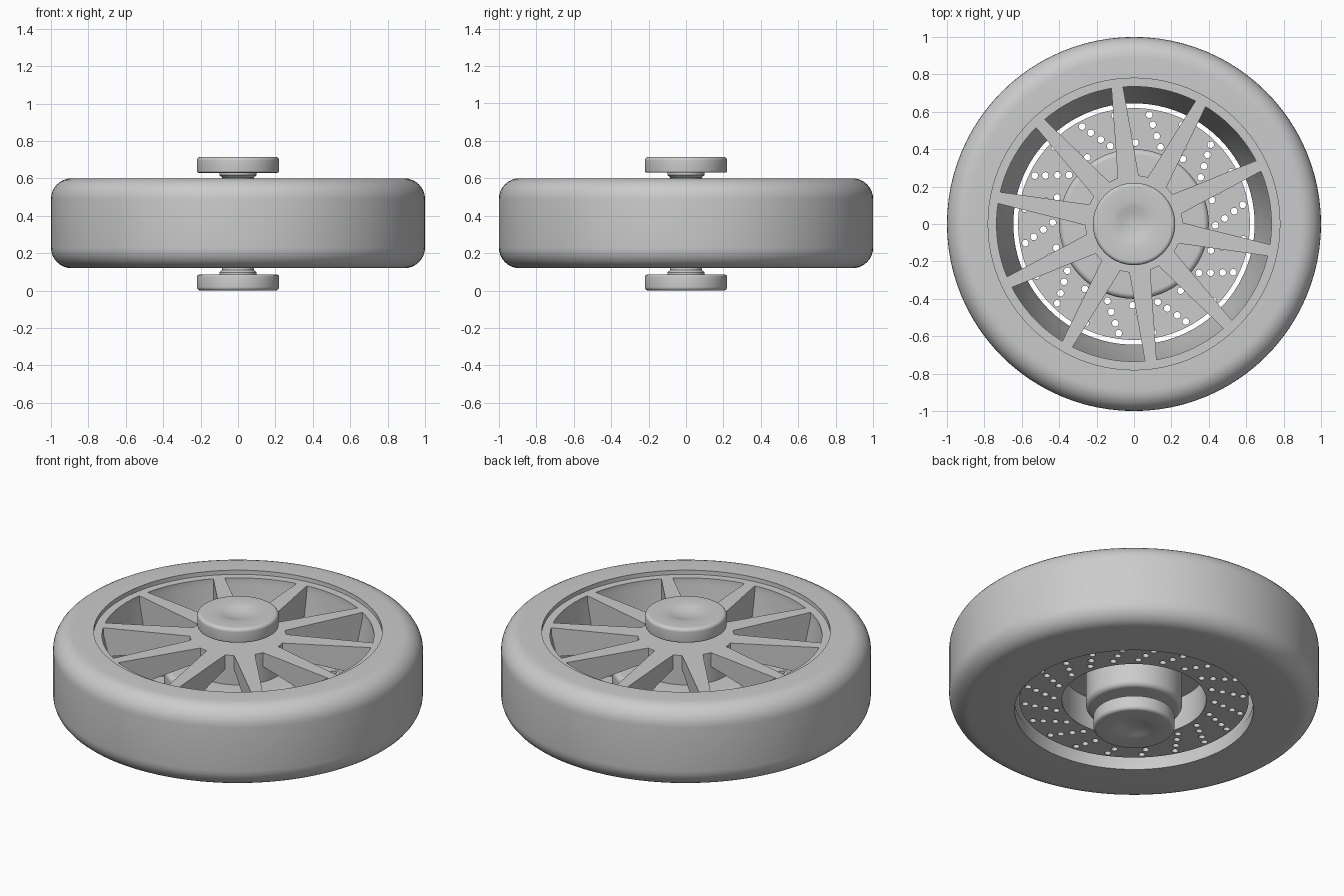
import bpy, bmesh, math
from mathutils import Matrix, Vector

if "Cube" in bpy.data.objects:
    bpy.data.objects.remove(bpy.data.objects["Cube"])

HEIGHT = 0.715
SEGMENTS = 96
SPOKES = 10

grey = bpy.data.materials.new("plain_grey")
grey.use_nodes = True
grey.diffuse_color = (0.6, 0.6, 0.6, 1)
grey.node_tree.nodes["Principled BSDF"].inputs["Base Color"].default_value = grey.diffuse_color


def finish(name, bm):
    bmesh.ops.recalc_face_normals(bm, faces=bm.faces)
    mesh = bpy.data.meshes.new(name)
    bm.to_mesh(mesh)
    bm.free()
    mesh.materials.append(grey)
    obj = bpy.data.objects.new(name, mesh)
    bpy.context.collection.objects.link(obj)
    return obj


def activate(obj):
    bpy.ops.object.select_all(action="DESELECT")
    obj.select_set(True)
    bpy.context.view_layer.objects.active = obj


def smooth(obj):
    activate(obj)
    bpy.ops.object.shade_smooth_by_angle(angle=math.radians(30))


def arc(r, z, radius, start, end, steps=8):
    """Fillet points around (r, z), angles in degrees."""
    angles = [math.radians(start + (end - start) * i / steps) for i in range(steps + 1)]
    return [(r + radius * math.cos(a), z + radius * math.sin(a)) for a in angles]


def lathe(name, points, closed=True):
    """Turn an (r, z) profile around the z axis."""
    bm = bmesh.new()
    verts = [bm.verts.new((r, 0, z)) for r, z in points]
    for a, b in zip(verts, verts[1:]):
        bm.edges.new((a, b))
    if closed:
        bm.edges.new((verts[-1], verts[0]))
    bmesh.ops.spin(bm, geom=bm.verts[:] + bm.edges[:], cent=(0, 0, 0), axis=(0, 0, 1),
                   angle=math.tau, steps=SEGMENTS)
    bmesh.ops.remove_doubles(bm, verts=bm.verts, dist=1e-4)
    return finish(name, bm)


# Tyre with rounded shoulders
smooth(lathe("tyre", [(0.645, 0.12)] + arc(0.89, 0.23, 0.11, -90, 0)
             + arc(0.89, 0.49, 0.11, 0, 90) + [(0.78, 0.60), (0.78, 0.54), (0.645, 0.18)]))

# Rim: flat outer band and tapered barrel
smooth(lathe("rim", [(0.735, 0.575), (0.782, 0.575), (0.782, 0.52), (0.68, 0.16),
                     (0.648, 0.16), (0.735, 0.54)]))

# Spokes: wide at the hub, deepest at the rim
bm = bmesh.new()
stations = [(0.20, 0.060, 0.50), (0.35, 0.051, 0.475), (0.55, 0.041, 0.435), (0.738, 0.031, 0.40)]
for i in range(SPOKES):
    turn = Matrix.Rotation(math.radians(97 + 360 / SPOKES * i), 3, "Z")
    rings = [[bm.verts.new(turn @ Vector((r, side * w, z)))
              for side, z in ((-1, low), (1, low), (1, 0.575), (-1, 0.575))]
             for r, w, low in stations]
    for a, b in zip(rings, rings[1:]):
        for k in range(4):
            n = (k + 1) % 4
            bm.faces.new((a[k], a[n], b[n], b[k]))
    bm.faces.new(rings[0])
    bm.faces.new(rings[-1])
smooth(finish("spokes", bm))

# Hub drum
smooth(lathe("hub", [(0, 0.125)] + arc(0.23, 0.155, 0.03, -90, 0)
             + [(0.26, 0.575), (0, 0.575)], closed=False))

# Dimpled axle caps on flared necks, mirrored top to bottom
cap = [(0, 0.694), (0.03, 0.695), (0.06, 0.700), (0.09, 0.709), (0.12, HEIGHT)]
cap += arc(0.20, 0.695, 0.02, 90, 0) + arc(0.21, 0.64, 0.01, 0, -90, 4)
cap += [(0.10, 0.63), (0.10, 0.618), (0.085, 0.605), (0.08, 0.56), (0, 0.56)]
smooth(lathe("upper_axle_cap", cap, closed=False))
smooth(lathe("lower_axle_cap", [(r, HEIGHT - z) for r, z in cap], closed=False))

# Hollow bell that carries the brake disc
smooth(lathe("brake_bell", [(0.40, 0.181)] + arc(0.37, 0.37, 0.03, 0, 90)
             + [(0.24, 0.40), (0.24, 0.37), (0.39, 0.37), (0.39, 0.181)]))

# Brake disc drilled with swept rows of holes
disc = lathe("brake_disc", [(0.393, 0.18), (0.62, 0.18), (0.62, 0.22), (0.393, 0.22)])
bm = bmesh.new()
for i in range(2 * SPOKES):
    for r, sweep in ((0.59, 0), (0.54, -2.7), (0.485, -6.5), (0.435, -11)):
        angle = math.radians(10 + 180 / SPOKES * i + sweep)
        place = Matrix.Translation((r * math.cos(angle), r * math.sin(angle), 0.2))
        bmesh.ops.create_cone(bm, cap_ends=True, segments=16, radius1=0.018,
                              radius2=0.018, depth=0.1, matrix=place)
drill = finish("disc_drill", bm)
drill.hide_render = True
cut = disc.modifiers.new("holes", "BOOLEAN")
cut.operation = "DIFFERENCE"
cut.solver = "EXACT"
cut.object = drill
activate(disc)
bpy.ops.object.modifier_apply(modifier=cut.name)
bpy.data.objects.remove(drill)
smooth(disc)
